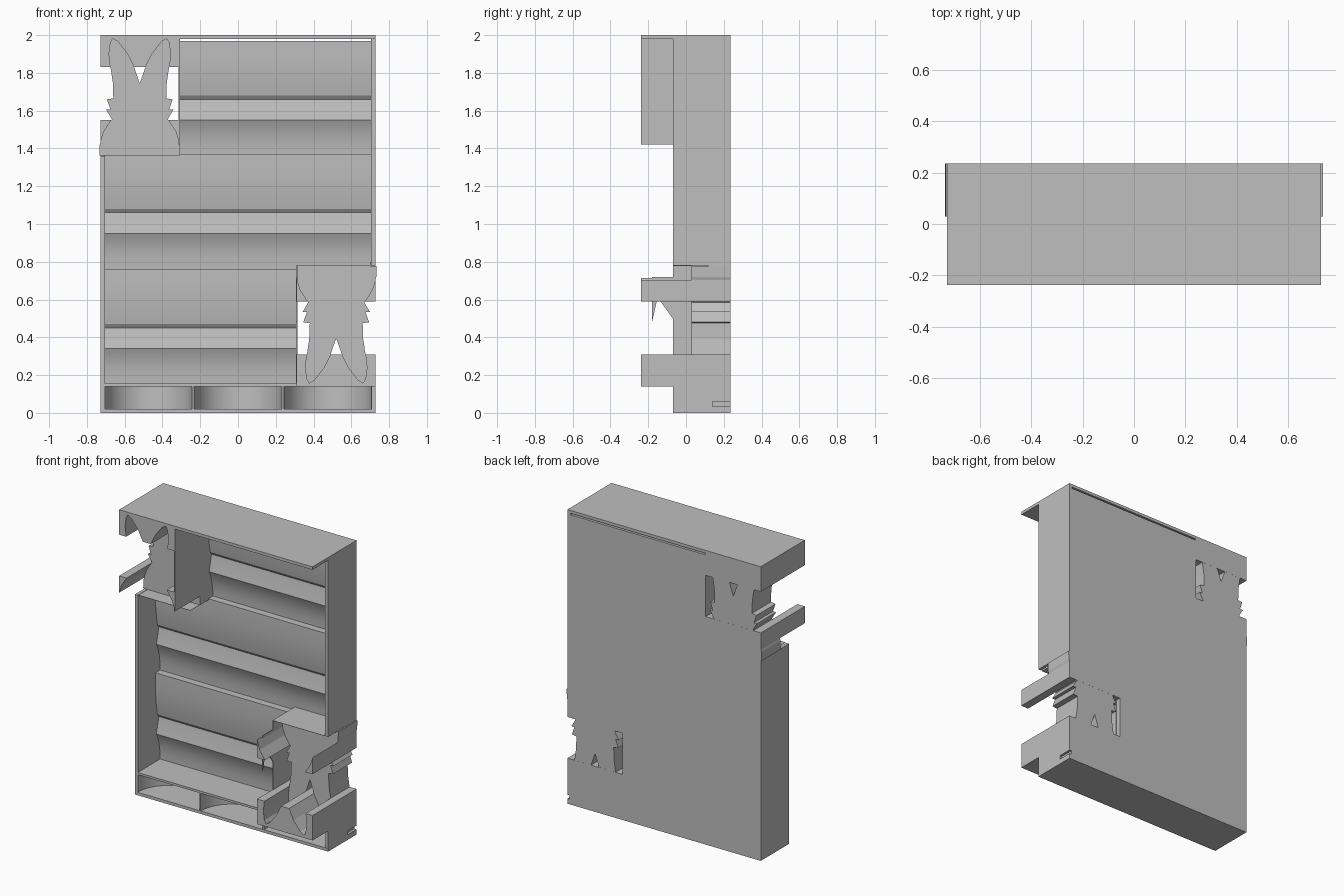
import bpy, bmesh, math

cube = bpy.data.objects.get("Cube")
if cube:
    bpy.data.objects.remove(cube, do_unlink=True)

grey = bpy.data.materials.new("plain grey")
grey.use_nodes = True
colour = (0.52, 0.52, 0.52, 1)
grey.diffuse_color = colour
grey.node_tree.nodes["Principled BSDF"].inputs["Base Color"].default_value = colour

FRONT, LIP, BACK = -0.238, -0.07, 0.235
HALF = 0.727


def prism(name, pts, axis, lo, hi):
    """Extrude a flat outline along an axis; outline holds the other two coordinates."""
    def place(p, d):
        c = list(p)
        c.insert("xyz".index(axis), d)
        return c
    bm = bmesh.new()
    face = bm.faces.new([bm.verts.new(place(p, lo)) for p in pts])
    out = bmesh.ops.extrude_face_region(bm, geom=[face])["geom"]
    for v in out:
        if isinstance(v, bmesh.types.BMVert):
            v.co["xyz".index(axis)] = hi
    bmesh.ops.recalc_face_normals(bm, faces=bm.faces)
    mesh = bpy.data.meshes.new(name)
    bm.to_mesh(mesh)
    bm.free()
    obj = bpy.data.objects.new(name, mesh)
    mesh.materials.append(grey)
    bpy.context.collection.objects.link(obj)
    return obj


def box(name, x, y, z):
    (a, b), (c, d) = sorted(x), sorted(z)
    return prism(name, [(a, c), (b, c), (b, d), (a, d)], "y", *y)


def activate(obj):
    bpy.ops.object.select_all(action="DESELECT")
    obj.select_set(True)
    bpy.context.view_layer.objects.active = obj


def cut(obj, cutter):
    mod = obj.modifiers.new("cut", "BOOLEAN")
    mod.operation, mod.solver, mod.object = "DIFFERENCE", "EXACT", cutter
    activate(obj)
    bpy.ops.object.modifier_apply(modifier=mod.name)
    bpy.data.objects.remove(cutter, do_unlink=True)


def smooth(obj):
    activate(obj)
    bpy.ops.object.shade_smooth_by_angle(angle=math.radians(25))


# Outer case
box("top_panel", (-HALF, HALF), (FRONT, BACK), (1.98, 2))
box("left_wall", (0.705, HALF), (LIP, BACK), (0.78, 2))
box("right_wall", (-HALF, -0.705), (LIP, BACK), (0, 1.36))

# Contoured rests: one cross-section repeated in three rows
rest = [(0.17, 0), (0.169, 0.05), (0.162, 0.1), (0.149, 0.15), (0.13, 0.19),
        (0.15, 0.27), (0.155, 0.3), (0.14, 0.32), (0.13, 0.38),
        (0.123, 0.45), (0.12, 0.52), (0.121, 0.61)]
for name, x0, x1, z0 in (("lower_rest", -0.71, 0.312, 0.15),
                         ("middle_rest", -0.71, 0.71, 0.76),
                         ("upper_rest", -0.312, 0.71, 1.36)):
    outline = [(y, z0 + z) for y, z in rest] + [(BACK, z0 + 0.61), (BACK, z0)]
    smooth(prism(name, outline, "x", x0, x1))
box("back_edge_left", (0.7, HALF), (0.12, BACK), (0.77, 0.8))

# Base tray with three half-round pockets
outline = [(HALF, BACK), (-HALF, BACK), (-HALF, LIP)]
for cx in (-0.475, 0, 0.475):
    for i in range(25):
        a = math.pi * (1 - i / 24)
        outline.append((cx + 0.232 * math.cos(a), LIP + 0.001 + 0.232 * math.sin(a)))
outline.append((HALF, LIP))
tray = prism("pocket_tray", outline, "z", 0.02, 0.14)
for s in (-1, 1):
    cut(tray, box("slit", (s * 0.71, s * 0.75), (0.14, 0.25), (0.035, 0.06)))
smooth(tray)
box("tray_floor", (-HALF, HALF), (LIP, BACK), (0, 0.02))
box("tray_lid", (-HALF, HALF), (LIP, BACK), (0.14, 0.155))

# Half outline of the long-eared figure: distance from its centre, height
half = [(0.214, 1.362), (0.212, 1.42), (0.19, 1.49), (0.148, 1.555), (0.178, 1.605),
        (0.155, 1.605), (0.174, 1.66), (0.14, 1.665), (0.143, 1.75), (0.155, 1.83),
        (0.163, 1.9), (0.155, 1.96), (0.142, 1.982), (0.115, 1.965), (0.065, 1.9),
        (0.03, 1.83)]
figure = half + [(0, 1.745)] + [(-x, z) for x, z in reversed(half)]


def holder(side, cx, flip):
    """A figure-shaped nest held by a full-depth ear block and foot bar."""
    def h(z):
        return 2.14 - z if flip else z
    shape = [(cx + x, h(z)) for x, z in figure]
    s = 1 if cx > 0 else -1
    xs = (s * 0.31, s * HALF)
    ears = box(side + "_ear_block", xs, (FRONT, BACK), (h(1.83), h(2)))
    section = [(FRONT, h(1.42)), (LIP, h(1.42)), (LIP, h(1.36)),
               (BACK, h(1.36)), (BACK, h(1.55)), (FRONT, h(1.55))]
    foot = prism(side + "_foot_bar", section, "x", *sorted(xs))
    for part in (ears, foot):
        cut(part, prism("nest", shape, "y", -0.3, 0.03))
    cut(foot, box("side_gap", (s * 0.7, s * 0.75), (-0.08, 0.21), (h(1.355), h(1.415))))
    prism(side + "_figure", shape, "y", 0.03, BACK - 0.0005)


holder("upper", -0.52, False)
holder("lower", 0.52, True)

# Thin partitions beside the nests
box("upper_partition", (-0.314, -0.308), (FRONT, 0.2), (1.42, 1.99))
ragged = [(0.2, 0.15), (0.2, 0.78), (LIP, 0.78), (LIP, 0.72), (-0.18, 0.72), (-0.18, 0.48),
          (-0.155, 0.59), (-0.135, 0.59), (LIP, 0.5), (LIP, 0.15)]
prism("lower_partition", ragged, "x", 0.308, 0.314)
